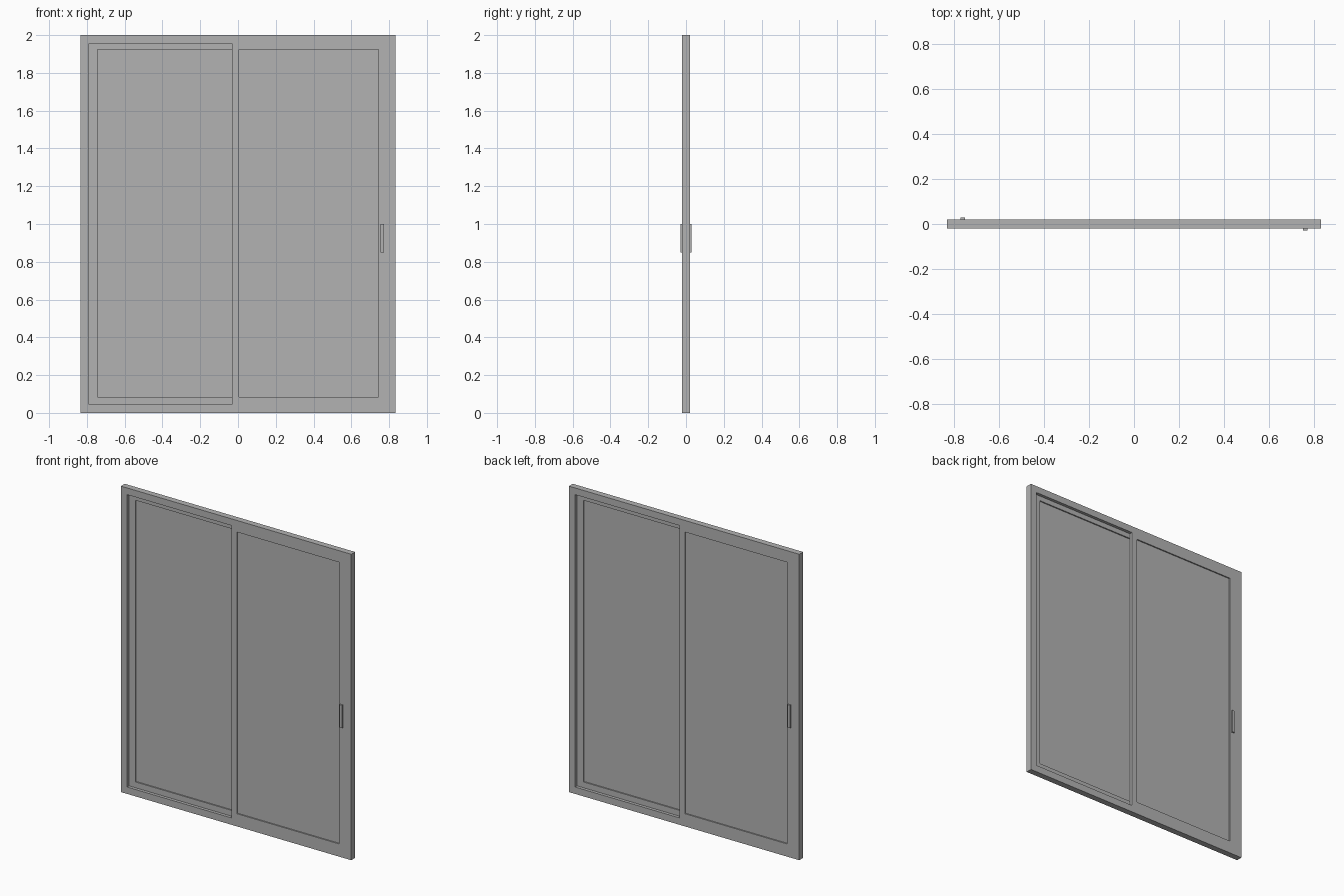
import bpy
import bmesh

cube = bpy.data.objects.get("Cube")
if cube:
    bpy.data.objects.remove(cube, do_unlink=True)

# One plain grey for the whole door
GREY = (0.45, 0.45, 0.45, 1)
grey = bpy.data.materials.new("plain_grey")
grey.use_nodes = True
grey.diffuse_color = GREY
grey.node_tree.nodes["Principled BSDF"].inputs["Base Color"].default_value = GREY


def finish(name, bm):
    bmesh.ops.recalc_face_normals(bm, faces=bm.faces)
    mesh = bpy.data.meshes.new(name)
    bm.to_mesh(mesh)
    bm.free()
    mesh.materials.append(grey)
    obj = bpy.data.objects.new(name, mesh)
    bpy.context.collection.objects.link(obj)
    return obj


def corners(rect):
    x0, x1, z0, z1 = rect
    return [(x0, z0), (x1, z0), (x1, z1), (x0, z1)]


def slab(name, rect, y0, y1, turn=1, hole=None):
    """Upright slab, optionally with a rectangular opening; turn=-1 spins it half a turn."""
    bm = bmesh.new()

    def loop(r, y):
        return [bm.verts.new((x * turn, y * turn, z)) for x, z in corners(r)]

    def bridge(a, b):
        for i in range(4):
            j = (i + 1) % 4
            bm.faces.new((a[i], a[j], b[j], b[i]))

    front, back = loop(rect, y0), loop(rect, y1)
    bridge(front, back)
    if hole:
        hole_front, hole_back = loop(hole, y0), loop(hole, y1)
        bridge(hole_front, hole_back)
        bridge(front, hole_front)
        bridge(back, hole_back)
    else:
        bm.faces.new(front)
        bm.faces.new(back)
    return finish(name, bm)


HALF_W, HALF_D = 0.833, 0.02
OPENING = (-0.788, 0.788, 0.045, 1.956)
SASH = (-0.032, 0.788, 0.045, 1.956)
PANE = (0.005, 0.743, 0.083, 1.924)
HANDLE = (0.754, 0.773, 0.85, 1.0)

# Outer frame
slab("outer_frame", (-HALF_W, HALF_W, 0, 2), -HALF_D, HALF_D, hole=OPENING)

# Two sliding panels on separate tracks, each half a turn from the other
for side, turn in (("front", 1), ("back", -1)):
    slab(side + "_sash", SASH, -HALF_D, 0, turn, hole=PANE)
    slab(side + "_pane", PANE, -0.012, -0.008, turn)
    slab(side + "_handle", HANDLE, -0.029, -HALF_D, turn)
